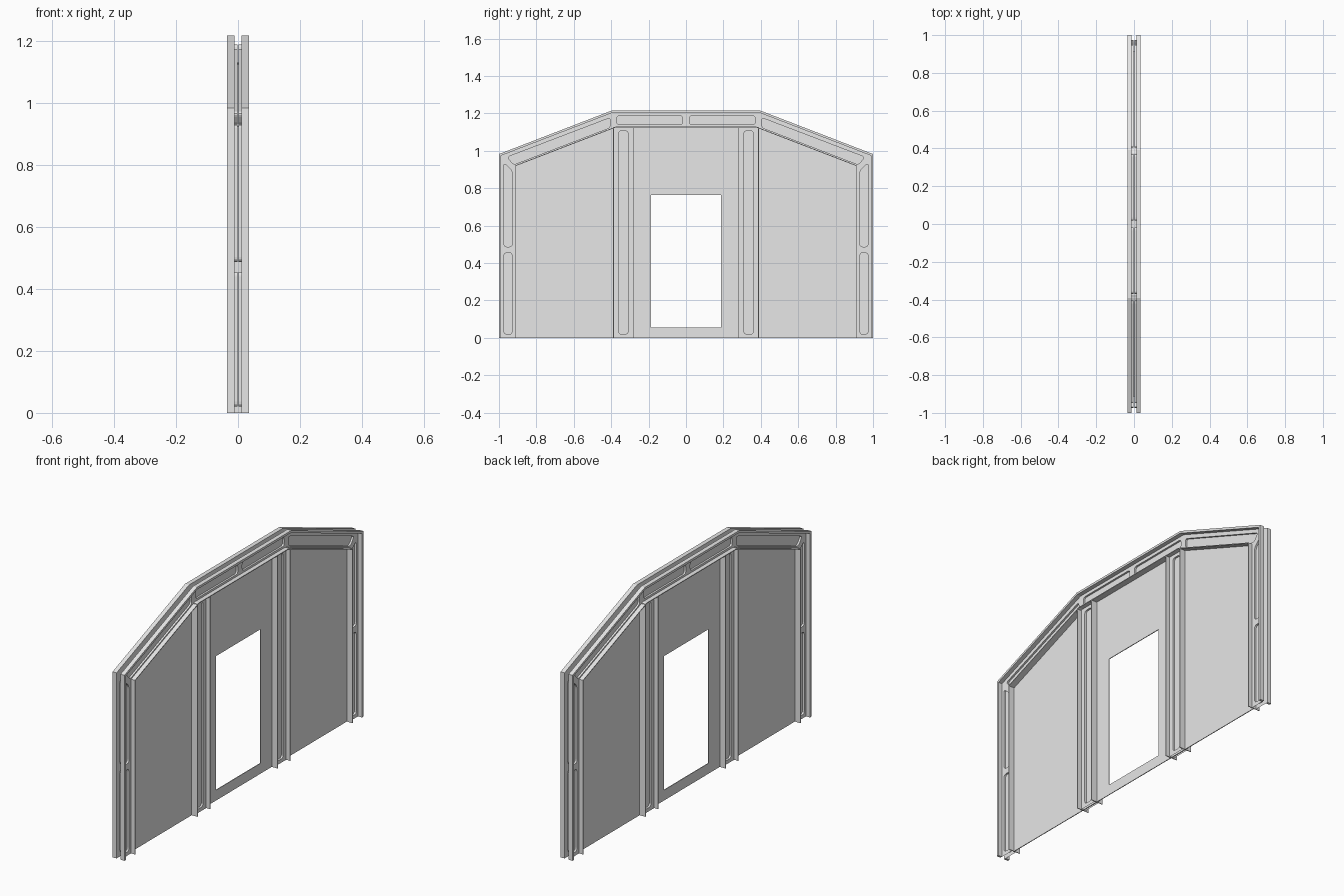
import bpy, bmesh
from mathutils import Vector

cube = bpy.data.objects.get("Cube")
if cube:
    bpy.data.objects.remove(cube, do_unlink=True)

grey = bpy.data.materials.new("light_grey")
grey.use_nodes = True
grey.diffuse_color = (0.8, 0.8, 0.8, 1)
grey.node_tree.nodes["Principled BSDF"].inputs["Base Color"].default_value = (0.8, 0.8, 0.8, 1)

HALF = 0.035      # half depth of the flanges
WEB = 0.012       # distance of the web sheets from the middle
PLATE = 0.004     # thin plate thickness


def finish(bm, name):
    mesh = bpy.data.meshes.new(name)
    bm.to_mesh(mesh)
    bm.free()
    mesh.materials.append(grey)
    obj = bpy.data.objects.new(name, mesh)
    bpy.context.scene.collection.objects.link(obj)
    return obj


def offset(path, d):
    """Move an open (y, z) path inward with mitred corners."""
    pts = [Vector(p) for p in path]
    dirs = [(b - a).normalized() for a, b in zip(pts, pts[1:])]
    norms = [Vector((t.y, -t.x)) for t in dirs]
    out = []
    for i, p in enumerate(pts):
        n1, n2 = norms[max(i - 1, 0)], norms[min(i, len(norms) - 1)]
        out.append(p + (n1 + n2) * d / (1 + n1.dot(n2)))
    return [tuple(p) for p in out]


def strip(name, path, thick, x0, x1):
    """Sweep a flat bar along a (y, z) path."""
    bm = bmesh.new()
    rings = [[bm.verts.new((x, *p)) for x, p in ((x0, a), (x1, a), (x1, b), (x0, b))]
             for a, b in zip(path, offset(path, thick))]
    for r, s in zip(rings, rings[1:]):
        for i in range(4):
            j = (i + 1) % 4
            bm.faces.new((r[i], r[j], s[j], s[i]))
    bm.faces.new(rings[0])
    bm.faces.new(rings[-1])
    bmesh.ops.recalc_face_normals(bm, faces=bm.faces)
    return finish(bm, name)


def rounded(points, r=0.016, steps=4):
    """Round the corners of a (y, z) polygon."""
    pts = [Vector(p) for p in points]
    out = []
    for i, p in enumerate(pts):
        a = p + (pts[i - 1] - p).normalized() * r
        b = p + (pts[(i + 1) % len(pts)] - p).normalized() * r
        for k in range(steps + 1):
            t = k / steps
            out.append(a * (1 - t) ** 2 + p * 2 * t * (1 - t) + b * t * t)
    return out


def ring(bm, points, x):
    vs = [bm.verts.new((x, p[0], p[1])) for p in points]
    return vs, [bm.edges.new((vs[i - 1], vs[i])) for i in range(len(vs))]


def fill(bm, outline, holes, x):
    """Fill an outline, leaving the holes open."""
    loops = [ring(bm, pts, x) for pts in [outline] + holes]
    edges = [e for _, es in loops for e in es]
    bmesh.ops.triangle_fill(bm, edges=edges, use_beauty=True, normal=(1, 0, 0))
    return [vs for vs, _ in loops[1:]]


def web_sheet(name, outline, slots, side):
    """Sheet with pockets pressed in towards the middle of the wall."""
    bm = bmesh.new()
    rims = fill(bm, outline, slots, side * WEB)
    walls = []
    for rim in rims:
        low = [bm.verts.new((side * PLATE / 2, v.co.y, v.co.z)) for v in rim]
        centre = sum((v.co for v in rim), Vector()) / len(rim)
        bm.faces.new(low)
        for i in range(len(rim)):
            f = bm.faces.new((rim[i - 1], rim[i], low[i], low[i - 1]))
            walls.append((f, centre))
    bm.normal_update()
    for f, centre in walls:
        if f.normal.dot(centre - f.calc_center_median()) < 0:
            f.normal_flip()
    for f in bm.faces:
        if abs(f.normal.x) > 0.5 and f.normal.x * side < 0:
            f.normal_flip()
    return finish(bm, name)


# Arch of the frame
half_arch = [(-1, 0), (-1, 0.983), (-0.393, 1.217)]
outer = half_arch + [(-y, z) for y, z in reversed(half_arch)]
inner = offset(outer, 0.088)

# Pockets on one half of the frame, mirrored to the other half
half_slots = [
    [(-0.973, 0.02), (-0.93, 0.02), (-0.93, 0.455), (-0.973, 0.455)],
    [(-0.973, 0.487), (-0.93, 0.487), (-0.93, 0.895), (-0.973, 0.935)],
    [(-0.955, 0.967), (-0.922, 0.926), (-0.405, 1.125), (-0.405, 1.177)],
    [(-0.37, 1.14), (-0.018, 1.14), (-0.018, 1.188), (-0.37, 1.188)],
]
slots = [rounded([(s * y, z) for y, z in slot]) for slot in half_slots for s in (1, -1)]

# Column position, width and height
COL_IN, COL_OUT, COL_TOP = 0.28, 0.39, 1.127

for side, label in ((1, "left"), (-1, "right")):
    web_sheet(f"frame_web_{label}", outer + inner[::-1], slots, side)
    strip(f"outer_flange_{label}", outer, 0.012, *sorted((side * WEB, side * HALF)))
    for s, end in ((-1, "front"), (1, "back")):
        # Column webs with one long pocket
        a, b = s * COL_IN, s * COL_OUT
        box = [(a, 0), (b, 0), (b, COL_TOP), (a, COL_TOP)]
        c, d = a + s * 0.03, b - s * 0.03
        slot = rounded([(c, 0.02), (d, 0.02), (d, COL_TOP - 0.02), (c, COL_TOP - 0.02)])
        web_sheet(f"{end}_column_web_{label}", box, [slot], side)

strip("inner_flange", inner, PLATE, -HALF, HALF)

# Column flanges
for s, end in ((-1, "front"), (1, "back")):
    for y, part in ((COL_IN, "inner"), (COL_OUT - PLATE, "outer")):
        y0 = min(s * y, s * (y + PLATE))
        strip(f"{end}_column_{part}_flange", [(y0, 0), (y0, COL_TOP)], PLATE, -HALF, HALF)

# Wall panel with the doorway
bm = bmesh.new()
door = [(-0.187, 0.055), (0.187, 0.055), (0.187, 0.765), (-0.187, 0.765)]
fill(bm, inner, [door], -PLATE / 2)
new = bmesh.ops.extrude_face_region(bm, geom=bm.faces[:], use_keep_orig=True)["geom"]
bmesh.ops.translate(bm, vec=(PLATE, 0, 0), verts=[g for g in new if isinstance(g, bmesh.types.BMVert)])
bmesh.ops.recalc_face_normals(bm, faces=bm.faces)
finish(bm, "wall_panel")
